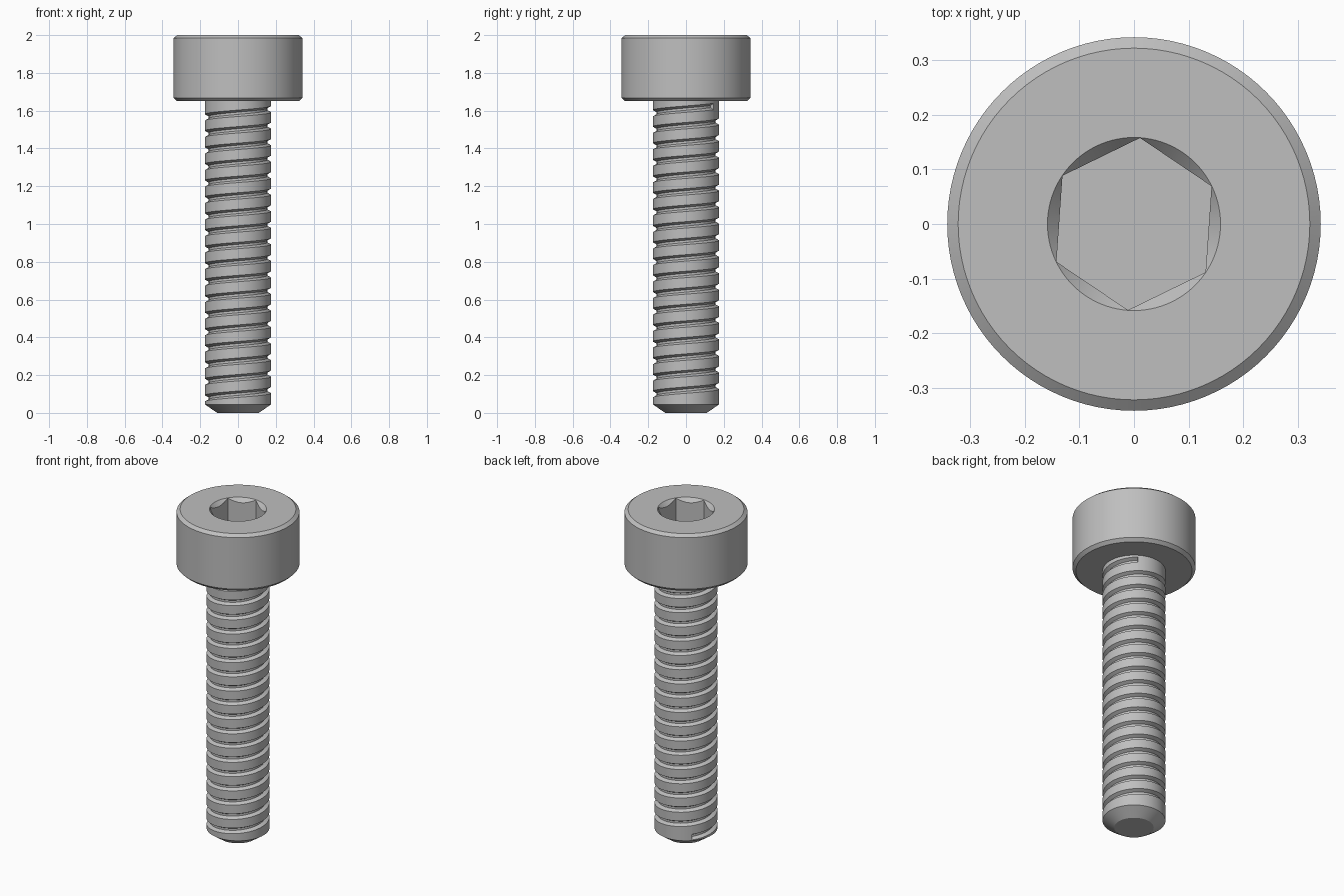
import bpy
import bmesh
from math import cos, sin, pi, radians

default = bpy.data.objects.get("Cube")
if default:
    bpy.data.objects.remove(default, do_unlink=True)

steel = bpy.data.materials.new("grey steel")
steel.use_nodes = True
colour = (0.52, 0.52, 0.52, 1)
steel.diffuse_color = colour
steel.node_tree.nodes["Principled BSDF"].inputs["Base Color"].default_value = colour


def polar(r, angle, z):
    return (r * cos(angle), r * sin(angle), z)


def finish(bm, name):
    bmesh.ops.recalc_face_normals(bm, faces=bm.faces[:])
    mesh = bpy.data.meshes.new(name)
    bm.to_mesh(mesh)
    bm.free()
    mesh.materials.append(steel)
    obj = bpy.data.objects.new(name, mesh)
    bpy.context.collection.objects.link(obj)
    return obj


def activate(obj):
    bpy.ops.object.select_all(action="DESELECT")
    obj.select_set(True)
    bpy.context.view_layer.objects.active = obj


def lathe(name, profile, sides, turn=0.0):
    """Closed solid from (radius, height) pairs, bottom to top."""
    bm = bmesh.new()
    rings = [[bm.verts.new(polar(r, turn + 2 * pi * i / sides, z)) for i in range(sides)]
             for r, z in profile]
    for low, high in zip(rings, rings[1:]):
        for i in range(sides):
            j = (i + 1) % sides
            bm.faces.new((low[i], low[j], high[j], high[i]))
    bm.faces.new(rings[0][::-1])
    bm.faces.new(rings[-1])
    return finish(bm, name)


def cut(target, cutter):
    cutter.hide_render = True
    activate(target)
    mod = target.modifiers.new("cut", "BOOLEAN")
    mod.operation = "DIFFERENCE"
    mod.solver = "EXACT"
    mod.object = cutter
    bpy.ops.object.modifier_apply(modifier=mod.name)
    bpy.data.objects.remove(cutter, do_unlink=True)


# Cylindrical head with chamfered rims
head = lathe("head", [(0.323, 1.65), (0.342, 1.668), (0.342, 1.984), (0.322, 2.0)], 96)

# Hexagonal socket with a countersunk mouth
cut(head, lathe("socket_cutter", [(0.158, 1.80), (0.158, 2.1)], 6, radians(26)))
cut(head, lathe("countersink_cutter", [(0.1225, 1.96), (0.1765, 2.02)], 96))

# Threaded shank: a helical groove strip joined by the lands between turns
SIDES = 64
PITCH = 0.0875
OUTER, INNER = 0.175, 0.155
END_Z, END_ANGLE = 1.622, radians(57)
GROOVE = [(OUTER, -0.017), (INNER, -0.006), (INNER, 0.006), (OUTER, 0.017)]
steps = int((END_Z - 0.066) / PITCH * SIDES)


def step_angle(i):
    return END_ANGLE + 2 * pi * (i - steps) / SIDES


bm = bmesh.new()
groove = [[bm.verts.new(polar(r, step_angle(i), END_Z + PITCH * (i - steps) / SIDES + dz))
           for r, dz in GROOVE] for i in range(steps + 1)]


def ring(r, z):
    return [bm.verts.new(polar(r, step_angle(i), z)) for i in range(SIDES)]


tip, shoulder, collar = ring(0.11, 0), ring(OUTER, 0.045), ring(OUTER, 1.655)
for i in range(steps):
    a, b = groove[i], groove[i + 1]
    for k in range(3):
        bm.faces.new((a[k], b[k], b[k + 1], a[k + 1]))
    # Land above this groove, up to the next turn or the collar
    if i + SIDES < steps:
        c, d = groove[i + SIDES][0], groove[i + SIDES + 1][0]
    else:
        c, d = collar[i % SIDES], collar[(i + 1) % SIDES]
    bm.faces.new((a[3], b[3], d, c))
for i in range(SIDES):
    j = (i + 1) % SIDES
    bm.faces.new((shoulder[i], shoulder[j], groove[i + 1][0], groove[i][0]))
    bm.faces.new((tip[i], tip[j], shoulder[j], shoulder[i]))

# Flat ends of the groove and of the shank
bm.faces.new(groove[0])
bm.faces.new(groove[-1][::-1])
bm.faces.new(tip[::-1])
bm.faces.new(collar)
shank = finish(bm, "threaded_shank")

for obj in (head, shank):
    activate(obj)
    bpy.ops.object.shade_smooth_by_angle(angle=radians(25))
